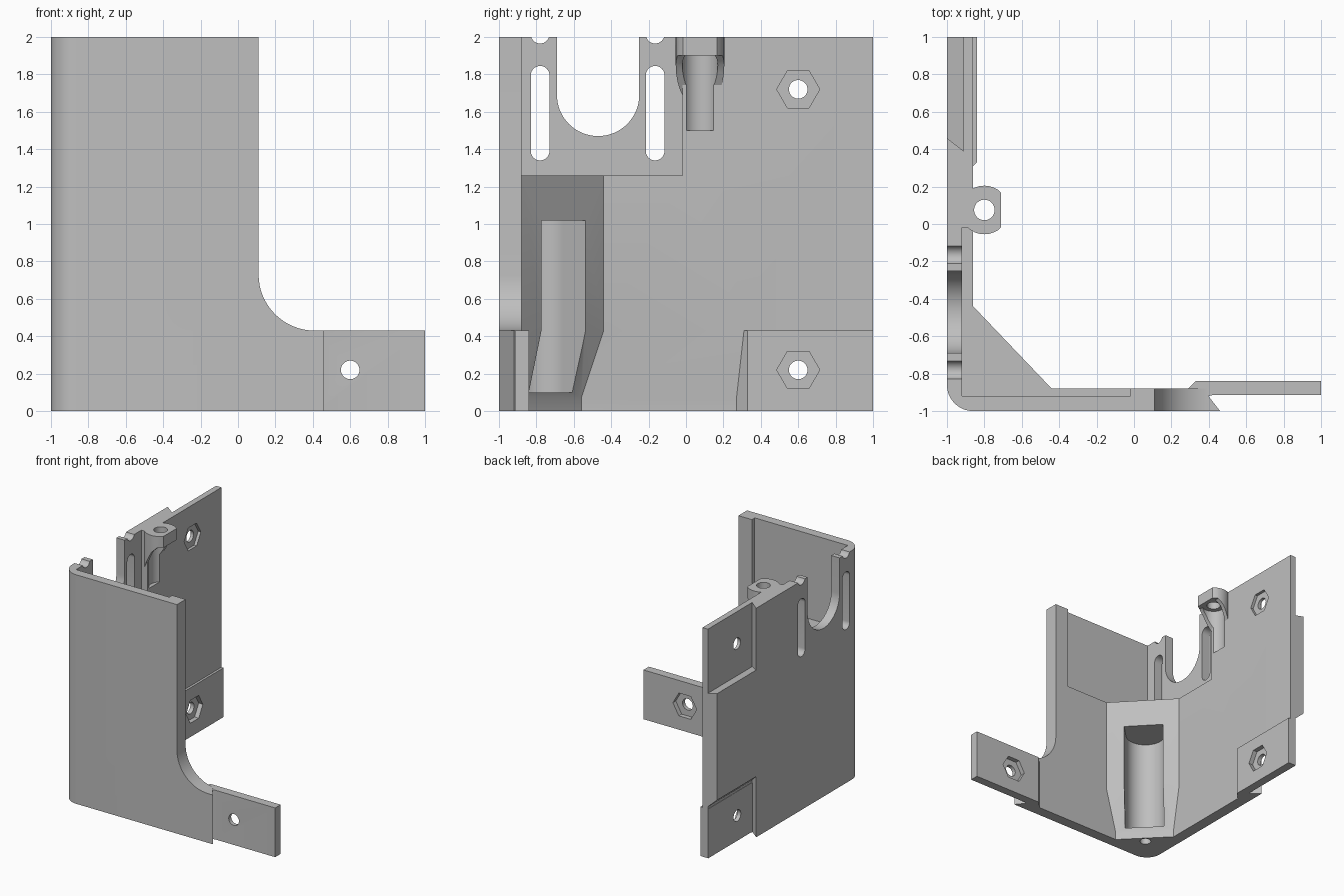
import bpy, bmesh, math

cube = bpy.data.objects.get("Cube")
if cube:
    bpy.data.objects.remove(cube, do_unlink=True)

grey = bpy.data.materials.new("light_grey")
grey.use_nodes = True
COLOUR = (0.52, 0.52, 0.52, 1)
grey.diffuse_color = COLOUR
for node in grey.node_tree.nodes:
    if node.type == 'BSDF_PRINCIPLED':
        node.inputs["Base Color"].default_value = COLOUR


def loft(name, rings):
    """Closed solid through rings that have equal point counts."""
    bm = bmesh.new()
    vs = [[bm.verts.new(p) for p in ring] for ring in rings]
    n = len(vs[0])
    bm.faces.new(vs[0])
    bm.faces.new(vs[-1])
    for a, b in zip(vs, vs[1:]):
        for i in range(n):
            j = (i + 1) % n
            bm.faces.new((a[i], a[j], b[j], b[i]))
    bmesh.ops.recalc_face_normals(bm, faces=bm.faces)
    me = bpy.data.meshes.new(name)
    bm.to_mesh(me)
    bm.free()
    me.materials.append(grey)
    ob = bpy.data.objects.new(name, me)
    bpy.context.collection.objects.link(ob)
    return ob


def prism(name, pts, lo, hi, axis='z'):
    """Extrude a 2D outline along an axis."""
    put = {'z': lambda a, b, c: (a, b, c),
           'y': lambda a, b, c: (a, c, b),
           'x': lambda a, b, c: (c, a, b)}[axis]
    return loft(name, [[put(a, b, c) for a, b in pts] for c in (lo, hi)])


def arc(cx, cy, r, a0, a1, n):
    return [(cx + r * math.cos(math.radians(a0 + (a1 - a0) * i / n)),
             cy + r * math.sin(math.radians(a0 + (a1 - a0) * i / n)))
            for i in range(n + 1)]


def circle(cx, cy, r, n=32):
    return arc(cx, cy, r, 0, 360, n)[:-1]


def slot(cy, z0, z1, r):
    return arc(cy, z0 + r, r, 180, 360, 16) + arc(cy, z1 - r, r, 0, 180, 16)


def rect(a0, a1, b0, b1):
    return [(a0, b0), (a1, b0), (a1, b1), (a0, b1)]


def combine(target, others, operation):
    """Apply booleans one after another and remove the helpers."""
    for other in others:
        mod = target.modifiers.new("bool", 'BOOLEAN')
        mod.operation = operation
        mod.solver = 'EXACT'
        mod.object = other
        bpy.context.view_layer.update()
        deps = bpy.context.evaluated_depsgraph_get()
        me = bpy.data.meshes.new_from_object(target.evaluated_get(deps))
        target.modifiers.clear()
        target.data = me
        bpy.data.objects.remove(other, do_unlink=True)


# Corner shell: rounded outside corner, diagonal inner block, thinner foot
outer = [(-1, 1)] + arc(-0.86, -0.86, 0.14, 180, 270, 12) + [(0.46, -1), (0.39, -0.91)]


def section(z, front, side, bx, by):
    ring = outer + [(0.39, front), (bx, front), (side, by), (side, 1)]
    return [(x, y, z) for x, y in ring]


shell = loft("corner_bracket", [
    section(0, -0.905, -0.90, -0.56, -0.56),
    section(0.07, -0.905, -0.90, -0.56, -0.56),
    section(0.43, -0.88, -0.86, -0.44, -0.44),
    section(2, -0.88, -0.86, -0.44, -0.44)])

# Upper pocket, front window with rounded corner, undercut outer recesses
pocket = prism("pocket_cutter", rect(-0.92, -0.02, -0.92, -0.02), 1.26, 2.1)
window = prism("window_cutter",
               [(0.11, 2.1)] + arc(0.41, 0.73, 0.30, 180, 270, 16) + [(1.1, 0.43), (1.1, 2.1)],
               -1.1, -0.7, 'y')


def recess(name, zi, zo, zend):
    rings = []
    for x, y, z in ((-0.912, 0.39, zi), (-1.088, 0.53, zo)):
        rings.append([(x, a, b) for a, b in rect(y, 1.1, z, zend)])
    return loft(name, rings)


upper_recess = recess("upper_recess_cutter", 1.44, 1.48, 2.1)
lower_recess = recess("lower_recess_cutter", 0.45, 0.61, -0.1)
combine(shell, [pocket, window, upper_recess, lower_recess], 'DIFFERENCE')

# Fastening tabs at the foot, the same outline on both walls
tab = [(0.25, -0.92), (0.33, -0.84), (1, -0.84), (1, -0.915), (0.42, -0.915), (0.40, -0.92)]
front_tab = prism("front_tab", tab, 0, 0.43)
side_tab = prism("side_tab", [(b, a) for a, b in tab], 0, 0.43)

# Screw boss with a sloping underside and a flat inner face
BX, BY = -0.80, 0.075
boss = prism("screw_boss", [(min(x, -0.71), y) for x, y in circle(BX, BY, 0.13)], 1.5, 2)
slope = prism("slope_cutter", [(-0.96, 1.4), (-0.96, 1.58), (-0.90, 1.67), (-0.80, 1.85),
                               (-0.75, 1.90), (-0.6, 1.90), (-0.6, 1.4)], -0.2, 0.4, 'y')
combine(boss, [slope], 'DIFFERENCE')
combine(shell, [front_tab, side_tab, boss], 'UNION')

# Boss access channel and screw hole
cutters = [prism("boss_channel_cutter", circle(BX, BY, 0.095), 1.5, 1.9),
           prism("boss_hole_cutter", circle(BX, BY, 0.055), 1.8, 2.1)]

# U-shaped channel in the corner block, with a screw hole through its floor
CX, R = -0.77, 0.163
u = arc(CX, CX, R, 135, 315, 24)
u += [(u[-1][0] + 0.4, u[-1][1] + 0.4), (u[0][0] + 0.4, u[0][1] + 0.4)]
cutters += [prism("corner_channel_cutter", u, 0.1, 1.02),
            prism("corner_hole_cutter", circle(CX, CX, 0.045), -0.1, 0.2)]

# Cable opening, side slots and the half-round notches above them
cutters.append(prism("opening_cutter",
                     arc(-0.47, 1.69, 0.22, 180, 360, 32) + [(-0.25, 2.1), (-0.69, 2.1)],
                     -1.1, -0.8, 'x'))
for y in (-0.78, -0.165):
    cutters.append(prism("slot_cutter", slot(y, 1.34, 1.845, 0.05), -1.1, -0.8, 'x'))
    cutters.append(prism("notch_cutter", slot(y, 1.965, 2.3, 0.05), -1.1, -0.8, 'x'))

# Bolt holes with hexagonal nut pockets on the inside
for axis, z, floor in (('x', 0.22, -0.88), ('x', 1.72, -0.885), ('y', 0.22, -0.88)):
    cutters.append(prism("nut_cutter", circle(0.6, z, 0.115, 6), floor, -0.7, axis))
    cutters.append(prism("bolt_cutter", circle(0.6, z, 0.05, 20), -1.1, -0.7, axis))
combine(shell, cutters, 'DIFFERENCE')

# Smooth curved walls, keep edges sharp
bpy.ops.object.select_all(action='DESELECT')
shell.select_set(True)
bpy.context.view_layer.objects.active = shell
bpy.ops.object.shade_smooth_by_angle(angle=math.radians(25))
